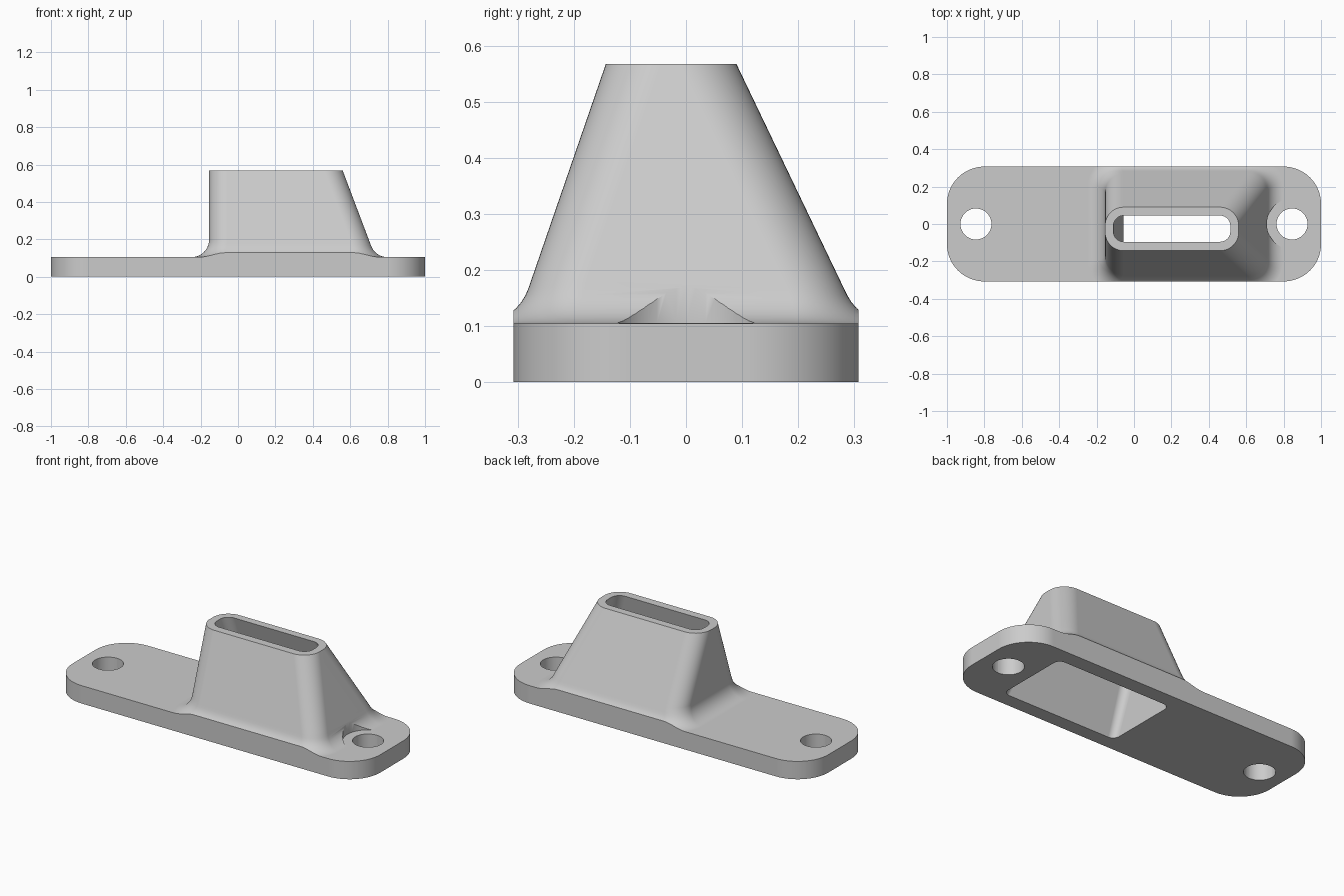
import bpy, bmesh
from math import sin, cos, pi, sqrt

cube = bpy.data.objects.get("Cube")
if cube:
    bpy.data.objects.remove(cube, do_unlink=True)

grey = bpy.data.materials.new("light grey")
grey.use_nodes = True
colour = (0.6, 0.6, 0.6, 1)
grey.diffuse_color = colour
grey.node_tree.nodes["Principled BSDF"].inputs["Base Color"].default_value = colour

PLATE, TOP = 0.105, 0.567
FILLET = 0.092


def ring(x0, x1, y0, y1, r, z, steps=12):
    """Rounded rectangle at height z, counter-clockwise."""
    corners = [(x1 - r, y1 - r), (x0 + r, y1 - r), (x0 + r, y0 + r), (x1 - r, y0 + r)]
    pts = []
    for q, (cx, cy) in enumerate(corners):
        for i in range(steps + 1):
            a = (q + i / steps) * pi / 2
            pts.append((cx + r * cos(a), cy + r * sin(a), z))
    return pts


def loft(name, rings):
    """Closed solid skinned through matching rings, bottom to top."""
    bm = bmesh.new()
    loops = [[bm.verts.new(p) for p in pts] for pts in rings]
    n = len(loops[0])
    for low, high in zip(loops, loops[1:]):
        for i in range(n):
            j = (i + 1) % n
            bm.faces.new((low[i], low[j], high[j], high[i]))
    bm.faces.new(loops[0][::-1])
    bm.faces.new(loops[-1])
    mesh = bpy.data.meshes.new(name)
    bm.to_mesh(mesh)
    bm.free()
    mesh.materials.append(grey)
    obj = bpy.data.objects.new(name, mesh)
    bpy.context.collection.objects.link(obj)
    return obj


def cylinder(name, x, radius, z0, z1):
    return loft(name, [ring(x - radius, x + radius, -radius, radius, radius * 0.9999, z)
                       for z in (z0, z1)])


def combine(target, tool, operation):
    tool.hide_render = True
    mod = target.modifiers.new(operation, "BOOLEAN")
    mod.operation, mod.object, mod.solver = operation, tool, "EXACT"
    bpy.context.view_layer.objects.active = target
    bpy.ops.object.modifier_apply(modifier=mod.name)
    bpy.data.objects.remove(tool, do_unlink=True)


def flare(slope, h):
    """Outward shift of a leaning wall at height h above the plate, with root fillet."""
    lean = sqrt(1 + slope * slope)
    if h >= FILLET * (1 - slope / lean):
        return 0.0
    centre = FILLET * (lean - slope)
    return centre - sqrt(FILLET ** 2 - (FILLET - h) ** 2) + slope * h


def spout_ring(z):
    """Outer section of the spout: left-end wall upright, the others leaning."""
    h = max(z - PLATE, 0)
    drop = TOP - PLATE - h
    shift = [flare(s, h) for s in (0, 0.378, 0.345, 0.479)]
    r = 0.1 + sum(shift) / 4
    return ring(-0.155 - shift[0], 0.56 + 0.378 * drop + shift[1],
                -0.143 - 0.345 * drop - shift[2], 0.09 + 0.479 * drop + shift[3], r, z)


# Slab joined with the flared spout, trimmed to the rounded plate outline
body = loft("mounting_plate_with_spout",
            [ring(-1.5, 1.5, -1, 1, 0.2, z) for z in (0, PLATE)])
arc = [PLATE + FILLET * (1 - cos(i / 10 * pi / 2)) for i in range(11)]
heights = [0.05] + arc + [TOP]
combine(body, loft("spout", [spout_ring(z) for z in heights]), "UNION")
outline = loft("outline", [ring(-1, 1, -0.307, 0.307, 0.2, z, 16) for z in (-0.2, 1)])
combine(body, outline, "INTERSECT")

# Tapered passage from the wide underside opening to the top slot
low = (-0.055, 0.69, -0.225, 0.22, 0.04)
high = (-0.11, 0.515, -0.095, 0.045, 0.055)


def passage_ring(z):
    t = z / TOP
    return ring(*[a + (b - a) * t for a, b in zip(low, high)], z)


combine(body, loft("passage", [passage_ring(z) for z in (-0.02, TOP + 0.02)]), "DIFFERENCE")

# Screw holes, and the head clearance cut into the spout's root
for x in (-0.845, 0.845):
    combine(body, cylinder("screw_hole", x, 0.083, -0.1, 0.5), "DIFFERENCE")
combine(body, cylinder("head_clearance", 0.845, 0.135, PLATE + 0.0005, 0.5), "DIFFERENCE")

# Smooth shading with crisp edges
bpy.ops.object.select_all(action="DESELECT")
body.select_set(True)
bpy.context.view_layer.objects.active = body
bpy.ops.object.shade_smooth_by_angle(angle=pi / 6)
normals = body.modifiers.new("even_shading", "WEIGHTED_NORMAL")
normals.keep_sharp = True
